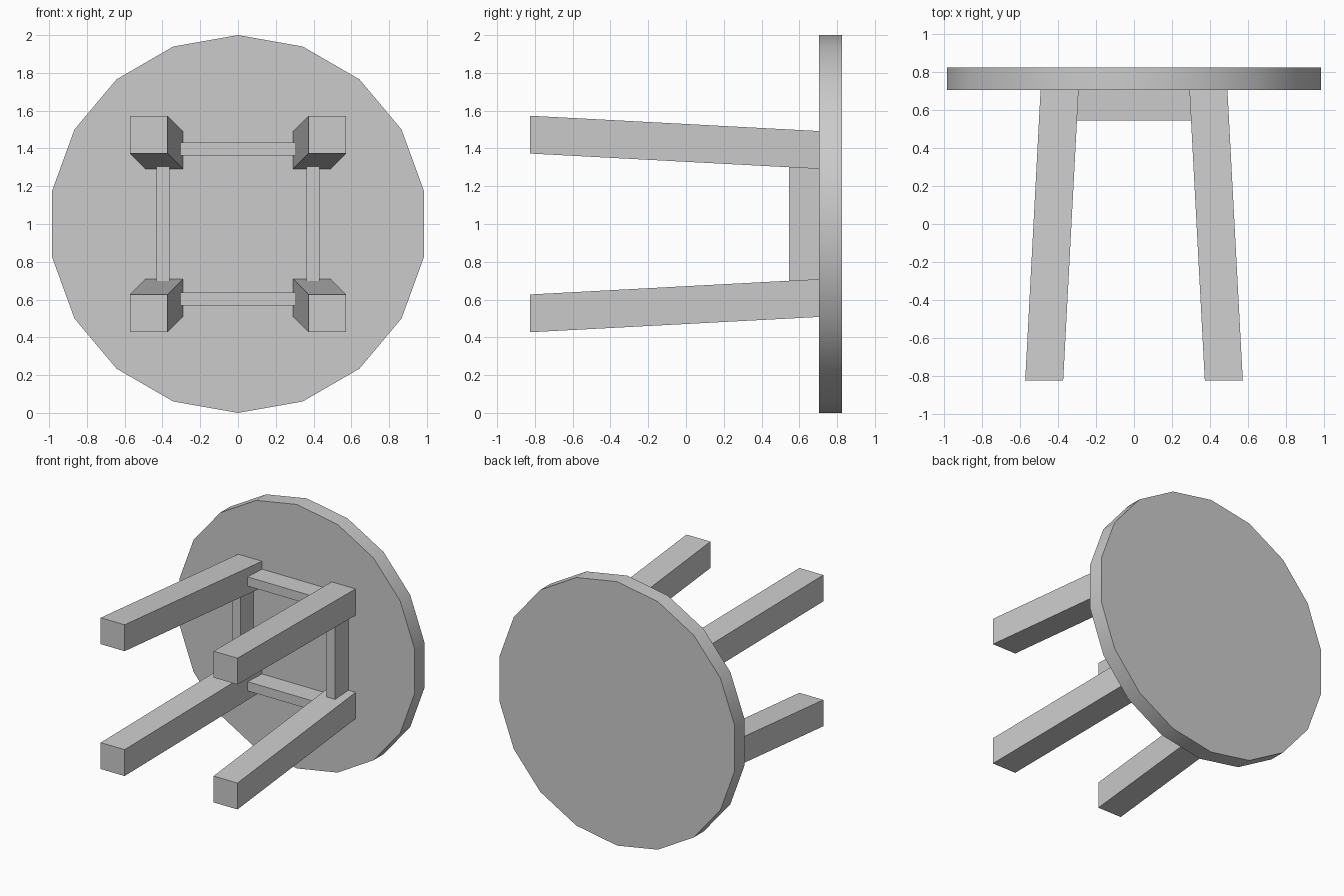
import bpy, bmesh, math

default = bpy.data.objects.get("Cube")
if default:
    bpy.data.objects.remove(default, do_unlink=True)

# One plain grey for the whole stool
grey = bpy.data.materials.new("plain_grey")
grey.use_nodes = True
colour = (0.6, 0.6, 0.6, 1)
grey.diffuse_color = colour
grey.node_tree.nodes["Principled BSDF"].inputs["Base Color"].default_value = colour

MID = 1.0                              # height of the stool's axis
FOOT, UNDER, BACK = -0.825, 0.705, 0.825   # y of feet, seat underside, seat face


def finish(name, bm):
    bmesh.ops.recalc_face_normals(bm, faces=bm.faces)
    mesh = bpy.data.meshes.new(name)
    bm.to_mesh(mesh)
    bm.free()
    mesh.materials.append(grey)
    obj = bpy.data.objects.new(name, mesh)
    bpy.context.collection.objects.link(obj)
    return obj


def box(name, centre, size):
    bm = bmesh.new()
    bmesh.ops.create_cube(bm, size=1)
    for v in bm.verts:
        v.co = [c + s * p for c, s, p in zip(centre, size, v.co)]
    return finish(name, bm)


# Round seat: 18-sided disc with a smooth rim and sharp borders
bm = bmesh.new()
sides = 18
ring = [bm.verts.new((math.sin(math.tau * i / sides), UNDER,
                      MID + math.cos(math.tau * i / sides))) for i in range(sides)]
face = bm.faces.new(ring)
grown = bmesh.ops.extrude_face_region(bm, geom=[face], use_keep_orig=True)["geom"]
for v in grown:
    if isinstance(v, bmesh.types.BMVert):
        v.co.y = BACK
for f in bm.faces:
    f.smooth = len(f.verts) == 4
for e in bm.edges:
    e.smooth = all(f.smooth for f in e.link_faces)
finish("seat", bm)

# Splayed square legs
for x_name, sx in (("left", 1), ("right", -1)):
    for z_name, sz in (("upper", 1), ("lower", -1)):
        bm = bmesh.new()
        bmesh.ops.create_cube(bm, size=0.2)
        for v in bm.verts:
            at_foot = v.co.y < 0
            spread = 0.473 if at_foot else 0.392
            v.co.x += sx * spread
            v.co.z += MID + sz * spread
            v.co.y = FOOT if at_foot else UNDER
        finish(f"{z_name}_{x_name}_leg", bm)

# Rails under the seat, joining neighbouring legs
rail_y, depth, thick, length = 0.625, 0.16, 0.07, 0.605
for name, s in (("upper", 1), ("lower", -1)):
    box(name + "_rail", (0, rail_y, MID + s * 0.397), (length, depth, thick))
for name, s in (("left", 1), ("right", -1)):
    box(name + "_rail", (s * 0.397, rail_y, MID), (thick, depth, length))
